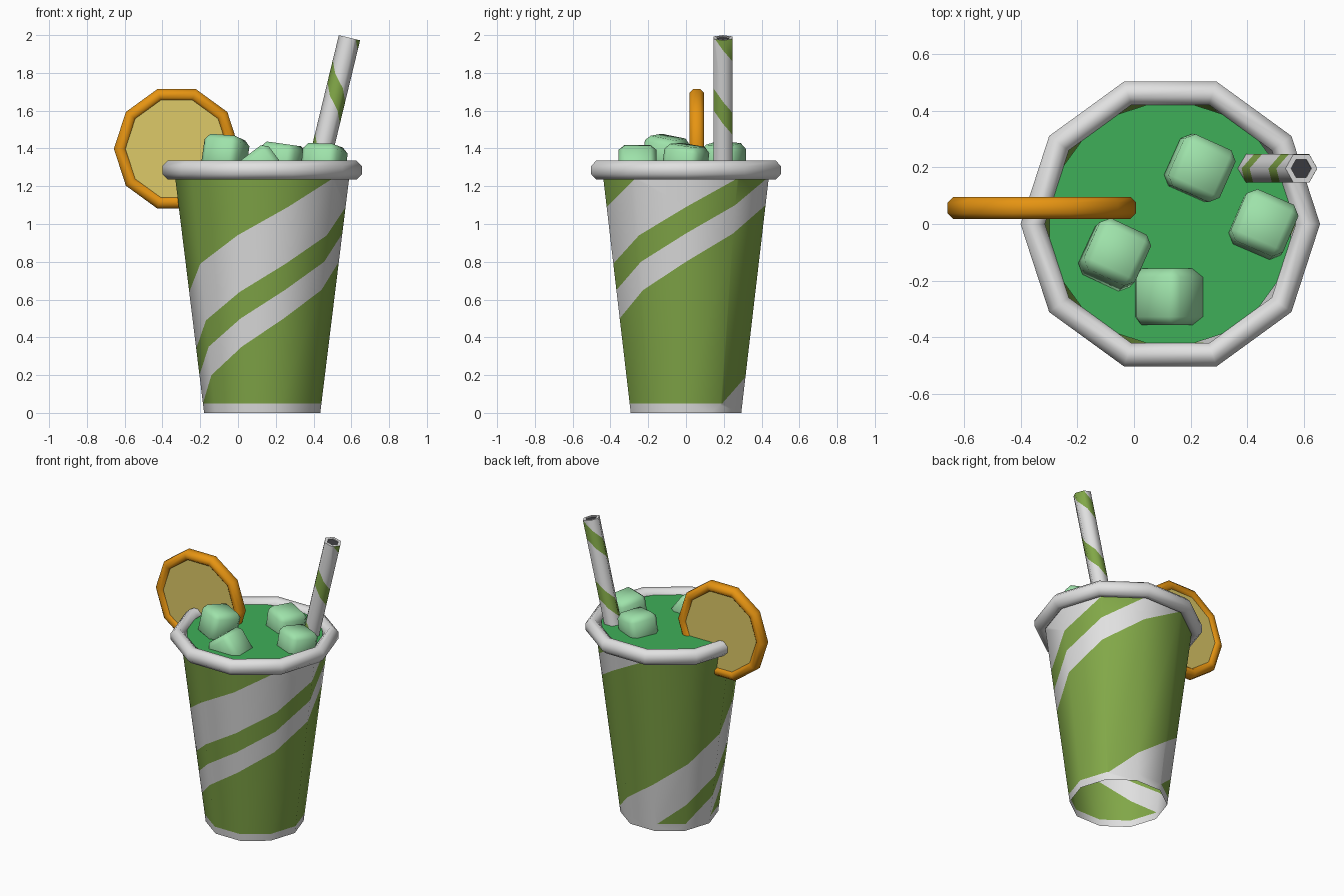
import bpy, bmesh, math
from mathutils import Matrix, Vector

if "Cube" in bpy.data.objects:
    bpy.data.objects.remove(bpy.data.objects["Cube"])


def material(name, r, g, b):
    lin = [(c / 255 / 12.92) if c < 11 else ((c / 255 + 0.055) / 1.055) ** 2.4 for c in (r, g, b)]
    m = bpy.data.materials.new(name)
    m.diffuse_color = (*lin, 1)
    m.use_nodes = True
    m.node_tree.nodes["Principled BSDF"].inputs["Base Color"].default_value = m.diffuse_color
    return m


WHITE = material("paper white", 225, 225, 225)
GREEN = material("stripe green", 130, 168, 72)
DRINK = material("drink green", 63, 175, 88)
ICE = material("ice mint", 158, 226, 170)
ORANGE = material("rind orange", 230, 148, 18)
PULP = material("pulp yellow", 222, 202, 104)
DARK = material("straw hole grey", 62, 62, 66)
CX = 0.128  # cup axis


def finish(name, bm, mats, matrix, angle=50):
    me = bpy.data.meshes.new(name)
    bm.transform(matrix)
    bm.to_mesh(me)
    bm.free()
    for m in mats:
        me.materials.append(m)
    for p in me.polygons:
        p.use_smooth = True
    me.set_sharp_from_angle(angle=math.radians(angle))
    ob = bpy.data.objects.new(name, me)
    bpy.context.collection.objects.link(ob)
    return ob


def striped_tube(name, sides, levels, radius, slope, edges, is_green, matrix, angle):
    """Cut helical stripes into an unrolled wall, then roll it up into a prism."""
    bm = bmesh.new()
    for k in range(sides):
        for a, b in zip(levels, levels[1:]):
            bm.faces.new([bm.verts.new((x, 0, z)) for x, z in ((k, a), (k + 1, a), (k + 1, b), (k, b))])
    pitch = abs(slope * sides)
    for e in edges:
        for turn in range(-3, 4):
            bmesh.ops.bisect_plane(bm, geom=bm.verts[:] + bm.edges[:] + bm.faces[:], dist=1e-5,
                                   plane_co=(0, 0, e + turn * pitch), plane_no=Vector((-slope, 0, 1)).normalized())
    for f in bm.faces:
        c = f.calc_center_median()
        f.material_index = int(is_green(c.z, (c.z - slope * c.x) % pitch))
    for v in bm.verts:
        k, z = v.co.x, v.co.z
        i = min(int(k + 1e-5), sides - 1)
        a, b = (Vector((math.cos(j * math.tau / sides), math.sin(j * math.tau / sides), 0)) for j in (i, i + 1))
        v.co = a.lerp(b, k - i) * radius(z) + Vector((0, 0, z))
    bmesh.ops.remove_doubles(bm, verts=bm.verts[:], dist=1e-4)
    return finish(name, bm, (WHITE, GREEN), matrix, angle)


def lathe(name, profile, sides, mat, matrix, closed=True):
    """Revolve (radius, height) points; an open profile gets both ends capped."""
    bm = bmesh.new()
    rings = [[bm.verts.new((r * math.cos(i * math.tau / sides), r * math.sin(i * math.tau / sides), z))
              for i in range(sides)] for r, z in profile]
    n = len(rings)
    for j in range(n if closed else n - 1):
        a, b = rings[j], rings[(j + 1) % n]
        for i in range(sides):
            k = (i + 1) % sides
            bm.faces.new((a[i], a[k], b[k], b[i]))
    if not closed:
        bm.faces.new(rings[0][::-1])
        bm.faces.new(rings[-1])
    bmesh.ops.recalc_face_normals(bm, faces=bm.faces[:])
    return finish(name, bm, (mat,), matrix)


def octagon(r0, r1, z0, z1, c):
    return [(r1, z0 + c), (r1, z1 - c), (r1 - c, z1), (r0 + c, z1),
            (r0, z1 - c), (r0, z0 + c), (r0 + c, z0), (r1 - c, z0)]


# Cup: open-bottomed ten-sided wall with helical stripes and a white foot band
cup_axis = Matrix.Translation((CX, 0, 0))
striped_tube("cup_wall", 10, (0, 0.05, 1.25), lambda z: 0.3075 + 0.123 * z, 0.15,
             (0.80, 0.95, 1.09, 1.39),
             lambda z, f: z > 0.05 and not (0.80 < f < 0.95 or 1.09 < f < 1.39), cup_axis, 50)
lathe("cup_rim", octagon(0.442, 0.528, 1.236, 1.335, 0.028), 10, WHITE, cup_axis)

# Drink surface
bm = bmesh.new()
bmesh.ops.create_circle(bm, cap_ends=True, segments=10, radius=0.447)
bmesh.ops.rotate(bm, verts=bm.verts[:], matrix=Matrix.Rotation(math.pi / 2, 3, 'Z'))
bmesh.ops.rotate(bm, verts=bm.verts[:], matrix=Matrix.Rotation(math.pi / 10, 3, 'Z'))
bmesh.ops.recalc_face_normals(bm, faces=bm.faces[:])
for f in bm.faces:
    if f.normal.z < 0:
        f.normal_flip()
finish("drink", bm, (DRINK,), Matrix.Translation((CX, 0, 1.305)))

# Orange slice standing on the rim
slice_axis = Matrix.Translation((-0.325, 0.057, 1.398)) @ Matrix.Rotation(math.pi / 2, 4, 'X')
lathe("slice_rind", octagon(0.266, 0.332, -0.039, 0.039, 0.02), 10, ORANGE, slice_axis)
lathe("slice_pulp", [(0.275, -0.024), (0.275, 0.024)], 10, PULP, slice_axis, closed=False)

# Straw: hexagonal tube with a helical stripe, a lip and a dark opening
straw_axis = Matrix.Translation((0.59, 0.196, 1.986)) @ Matrix.Rotation(math.radians(13.6), 4, 'Y')
striped_tube("straw", 6, (-0.82, 0), lambda z: 0.058, -0.4 / 6, (-0.455, -0.335),
             lambda z, f: -0.455 + 0.8 < f + 0.4 < -0.335 + 0.8 or f > 0.345, straw_axis, 65)
lathe("straw_lip", [(0.0575, 0), (0.037, 0), (0.037, -0.02), (0.0575, -0.02)], 6, WHITE, straw_axis)
lathe("straw_hole", [(0.038, -0.012), (0.038, -0.006)], 6, DARK, straw_axis, closed=False)

# Ice cubes: position, then x / y / z rotation in degrees
for i, (pos, rot) in enumerate([((0.23, 0.197, 1.325), (0, 8, -24)),
                                ((0.455, -0.004, 1.318), (-7, 5, -23)),
                                ((-0.068, -0.108, 1.362), (-8, 8, -24)),
                                ((0.125, -0.257, 1.295), (0, -37, 0))]):
    bm = bmesh.new()
    bmesh.ops.create_cube(bm, size=0.2)
    bmesh.ops.bevel(bm, geom=bm.edges[:], offset=0.03, segments=1, affect='EDGES')
    rx, ry, rz = (math.radians(a) for a in rot)
    spin = Matrix.Rotation(rx, 4, 'X') @ Matrix.Rotation(ry, 4, 'Y') @ Matrix.Rotation(rz, 4, 'Z')
    finish(f"ice_cube_{i + 1}", bm, (ICE,), Matrix.Translation(pos) @ spin)
